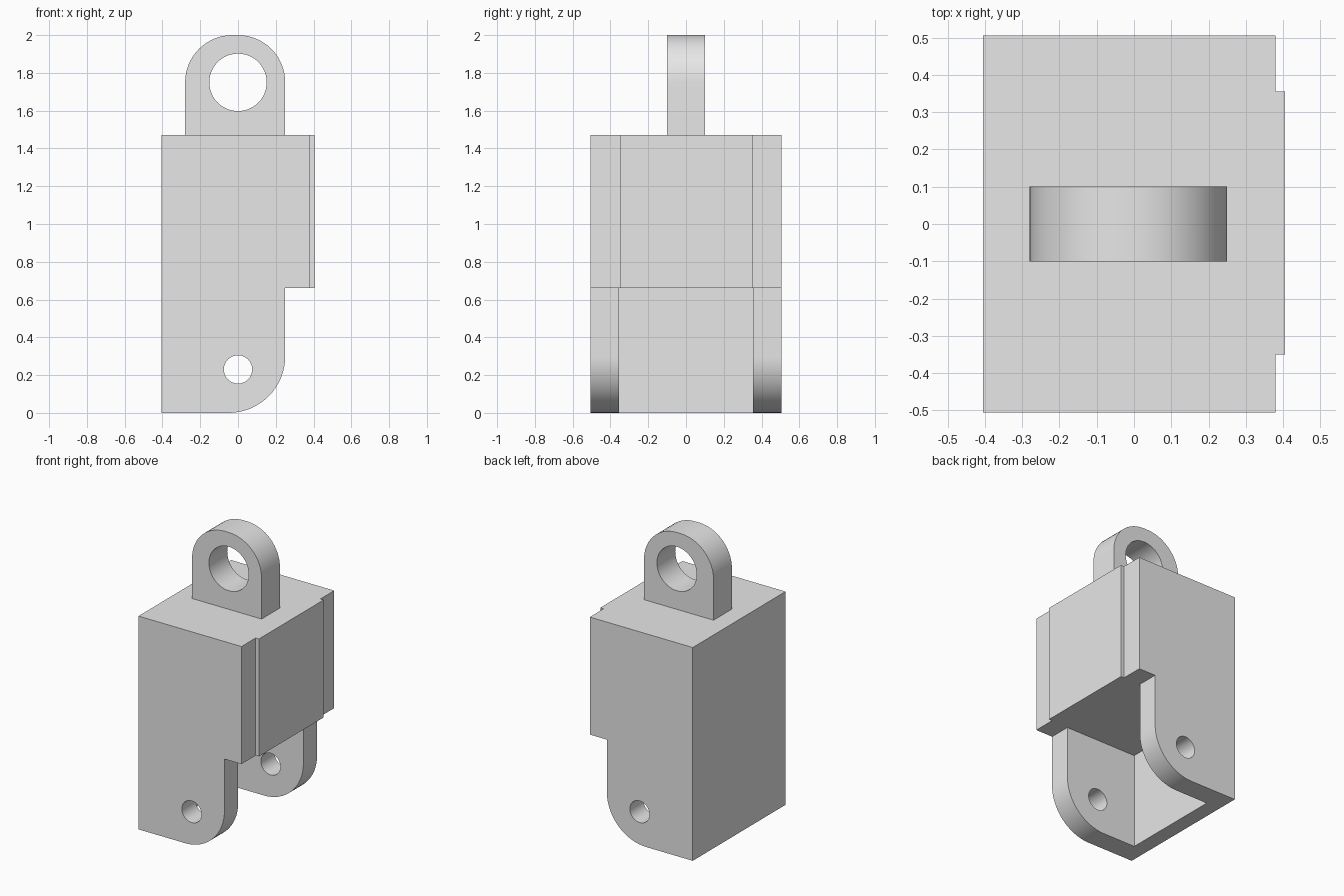
import bpy
import bmesh
from math import sin, cos, radians

cube = bpy.data.objects.get("Cube")
if cube:
    bpy.data.objects.remove(cube, do_unlink=True)

grey = bpy.data.materials.new("light_grey")
grey.use_nodes = True
grey.diffuse_color = (0.8, 0.8, 0.8, 1)
grey.node_tree.nodes["Principled BSDF"].inputs["Base Color"].default_value = grey.diffuse_color


def arc(cx, cz, r, start, end, steps=16):
    """Points of an arc in the xz plane."""
    angles = [radians(start + (end - start) * i / steps) for i in range(steps + 1)]
    return [(cx + r * cos(a), cz + r * sin(a)) for a in angles]


def extrude(name, outline, y0, y1):
    """Solid with an xz outline running from y0 to y1."""
    bm = bmesh.new()
    face = bm.faces.new([bm.verts.new((x, y0, z)) for x, z in outline])
    moved = bmesh.ops.extrude_face_region(bm, geom=[face])["geom"]
    verts = [v for v in moved if isinstance(v, bmesh.types.BMVert)]
    bmesh.ops.translate(bm, vec=(0, y1 - y0, 0), verts=verts)
    bmesh.ops.recalc_face_normals(bm, faces=bm.faces)
    mesh = bpy.data.meshes.new(name)
    bm.to_mesh(mesh)
    bm.free()
    mesh.materials.append(grey)
    obj = bpy.data.objects.new(name, mesh)
    bpy.context.collection.objects.link(obj)
    return obj


def rect(x0, x1, z0, z1):
    return [(x0, z0), (x1, z0), (x1, z1), (x0, z1)]


def boolean(obj, other, operation):
    """Apply a boolean and remove the second object."""
    mod = obj.modifiers.new(operation.lower(), "BOOLEAN")
    mod.operation, mod.object, mod.solver = operation, other, "EXACT"
    bpy.ops.object.select_all(action="DESELECT")
    bpy.context.view_layer.objects.active = obj
    obj.select_set(True)
    bpy.ops.object.modifier_apply(modifier=mod.name)
    bpy.data.objects.remove(other, do_unlink=True)


BACK, FACE, HALF, INNER = -0.405, 0.38, 0.505, 0.355
STEP, TOP = 0.66, 1.47

# Body with a rounded lower corner and an overhanging upper block
profile = [(BACK, 0)] + arc(-0.05, 0.3, 0.3, -90, 0)
profile += [(0.25, STEP), (FACE, STEP), (FACE, TOP), (BACK, TOP)]
body = extrude("body", profile, -HALF, HALF)

# Open cavity between the two cheeks, and the pin hole through them
boolean(body, extrude("cavity_cutter", rect(-0.30, 0.6, -0.2, STEP), -INNER, INNER), "DIFFERENCE")
pin = arc(0, 0.23, 0.075, 0, 360, 32)[:-1]
boolean(body, extrude("pin_cutter", pin, -0.7, 0.7), "DIFFERENCE")

# Raised panel on the side of the upper block
panel = extrude("raised_panel", rect(FACE - 0.1, 0.405, STEP, TOP), -0.35, INNER)
boolean(body, panel, "UNION")

# Lifting eye on top
outline = [(-0.28, TOP), (0.25, TOP)] + arc(0, 1.75, 0.25, 0, 90) + arc(-0.03, 1.75, 0.25, 90, 180)
eye = extrude("lifting_eye", outline, -0.1, 0.1)
bore = arc(0, 1.75, 0.152, 0, 360, 48)[:-1]
boolean(eye, extrude("bore_cutter", bore, -0.3, 0.3), "DIFFERENCE")

# Smooth the curved walls, keep the hard edges
for obj in (body, eye):
    bpy.ops.object.select_all(action="DESELECT")
    bpy.context.view_layer.objects.active = obj
    obj.select_set(True)
    bpy.ops.object.shade_smooth_by_angle(angle=radians(30))
